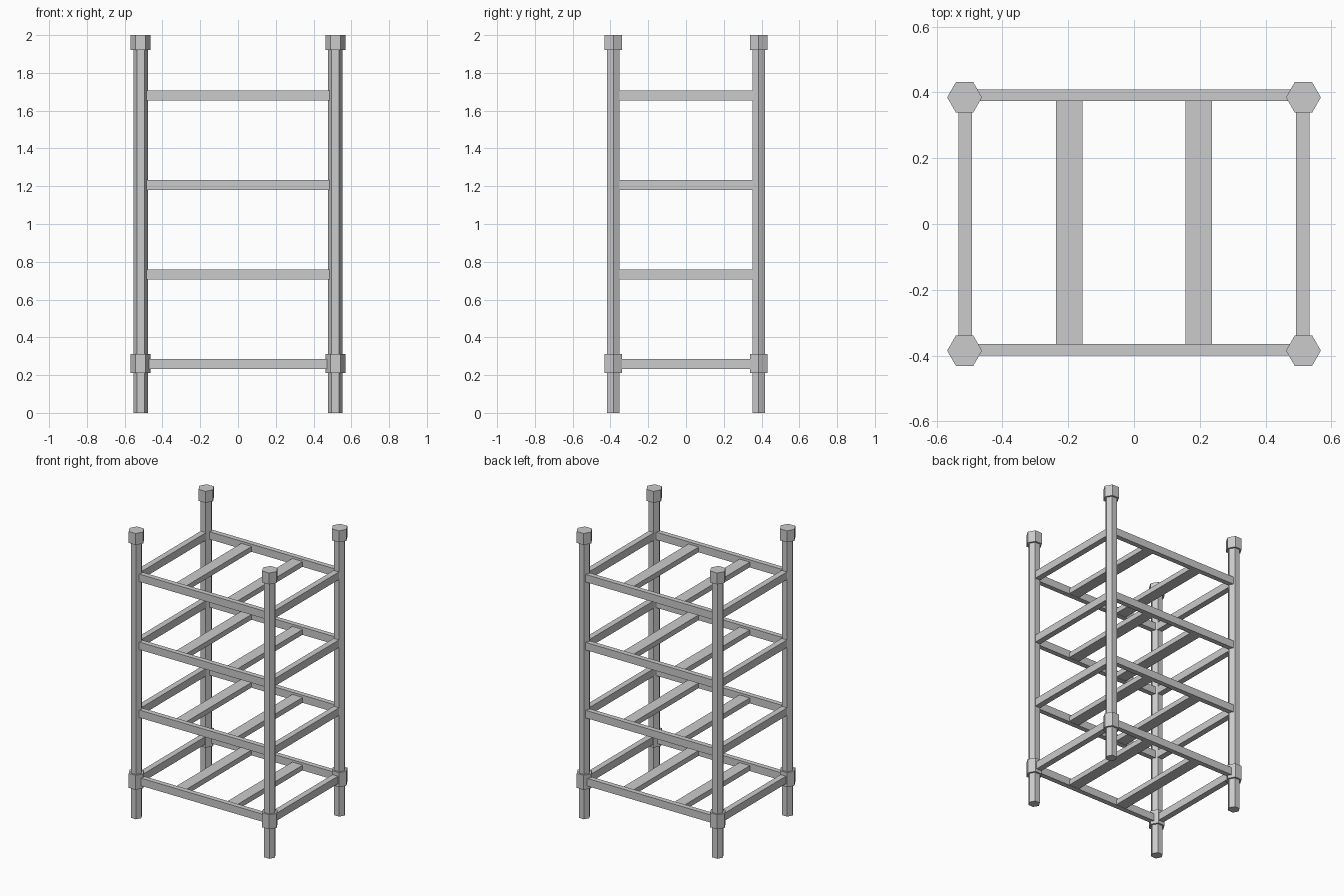
import bpy

if "Cube" in bpy.data.objects:
    bpy.data.objects.remove(bpy.data.objects["Cube"])

PX, PY = 0.515, 0.385            # post centres
LEVELS = (0.26, 0.732, 1.206, 1.68)


def hexagon(name, x, y, z0, z1, r):
    bpy.ops.mesh.primitive_cylinder_add(vertices=6, radius=r, depth=z1 - z0,
                                        location=(x, y, (z0 + z1) / 2),
                                        rotation=(0, 0, 1.5707963))
    bpy.context.object.name = name


def bar(name, centre, size):
    bpy.ops.mesh.primitive_cube_add(size=1, location=centre)
    ob = bpy.context.object
    ob.name = name
    ob.scale = size
    bpy.ops.object.transform_apply(location=False, rotation=False, scale=True)


# Hexagonal corner posts with top caps and lower collars
for sx, side in ((-1, "left"), (1, "right")):
    for sy, end in ((-1, "front"), (1, "back")):
        x, y = sx * PX, sy * PY
        tag = f"{end}_{side}"
        hexagon(f"post_{tag}", x, y, 0, 1.99, 0.039)
        hexagon(f"cap_{tag}", x, y, 1.92, 2.0, 0.053)
        hexagon(f"collar_{tag}", x, y, 0.212, 0.313, 0.053)

# Four shelf frames, each with two cross slats
for i, z in enumerate(LEVELS, 1):
    bar(f"front_rail_{i}", (0, -0.382, z), (2 * PX - 0.04, 0.035, 0.053))
    bar(f"back_rail_{i}", (0, 0.392, z), (2 * PX - 0.04, 0.035, 0.053))
    for s, side in ((-1, "left"), (1, "right")):
        bar(f"side_rail_{side}_{i}", (s * 0.513, 0, z), (0.041, 2 * PY - 0.04, 0.053))
        bar(f"slat_{side}_{i}", (s * 0.197, 0.005, z - 0.007), (0.08, 0.745, 0.036))
